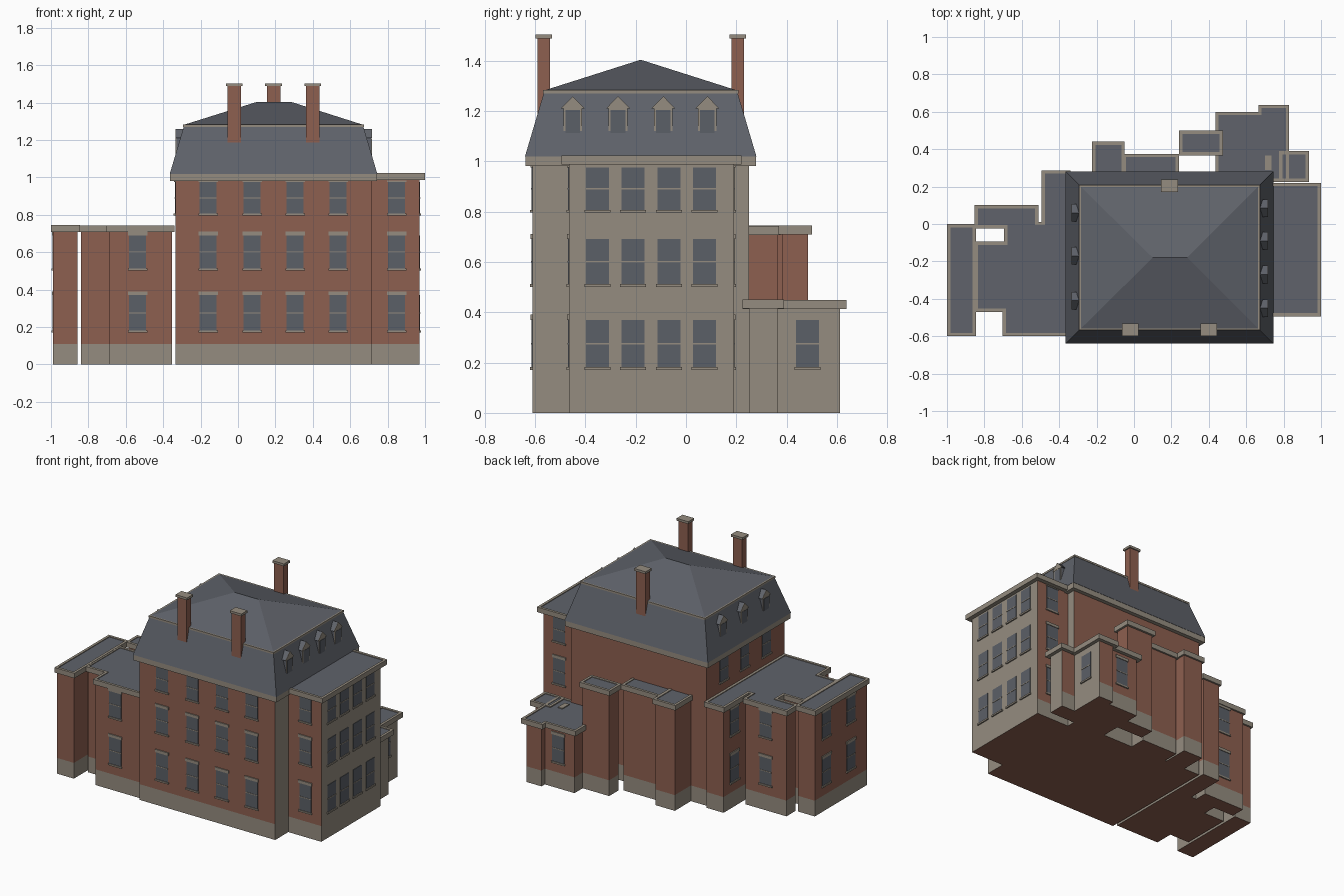
import bpy, bmesh
from mathutils import Vector

cube = bpy.data.objects.get("Cube")
if cube:
    bpy.data.objects.remove(cube)


def material(name, rgb):
    m = bpy.data.materials.new(name)
    m.use_nodes = True
    m.diffuse_color = (*rgb, 1)
    bsdf = m.node_tree.nodes["Principled BSDF"]
    bsdf.inputs["Base Color"].default_value = (*rgb, 1)
    bsdf.inputs["Roughness"].default_value = 0.9
    return m


MATS = [material("red_brick", (0.27, 0.115, 0.08)),
        material("tan_stone", (0.30, 0.265, 0.215)),
        material("slate", (0.115, 0.124, 0.145)),
        material("window_glass", (0.105, 0.115, 0.135))]
BRICK, STONE, SLATE, GLASS = range(4)


def finish(bm, name):
    bmesh.ops.recalc_face_normals(bm, faces=bm.faces)
    mesh = bpy.data.meshes.new(name)
    bm.to_mesh(mesh)
    bm.free()
    for m in MATS:
        mesh.materials.append(m)
    obj = bpy.data.objects.new(name, mesh)
    bpy.context.collection.objects.link(obj)
    return obj


def rect(x0, y0, x1, y1):
    return [(x0, y0), (x1, y0), (x1, y1), (x0, y1)]


def offset(poly, d):
    """Move every edge of a counter-clockwise right-angled outline outward by d."""
    pts = [Vector(p) for p in poly]
    out = []
    for i, p in enumerate(pts):
        a = (p - pts[i - 1]).normalized()
        b = (pts[(i + 1) % len(pts)] - p).normalized()
        out.append(p + d * Vector((a.y + b.y, -a.x - b.x)))
    return out


def stack(name, poly, layers, mats, bottom, top, stone_side=False):
    """Skin (offset, height) rings of one outline, one material per band."""
    bm = bmesh.new()
    rings = [[bm.verts.new((*p, z)) for p in offset(poly, d)] for d, z in layers]
    n = len(poly)
    for lower, upper, mat in zip(rings, rings[1:], mats):
        for i in range(n):
            j = (i + 1) % n
            f = bm.faces.new((lower[i], lower[j], upper[j], upper[i]))
            f.material_index = mat
            f.normal_update()
            if stone_side and f.normal.x > 0.9:
                f.material_index = STONE
    bm.faces.new(rings[0][::-1]).material_index = bottom
    bm.faces.new(rings[-1]).material_index = top
    return finish(bm, name)


def building(name, poly, top, over, stone_side=False, depth=0.035):
    """Brick walls on a stone plinth, with a flat slate roof inside a stone rim."""
    base = top - depth
    stack(name + "_walls", poly, [(0, 0), (0, 0.11), (0, base + 0.01)],
          [STONE, BRICK], BRICK, BRICK, stone_side)
    rim = over - 0.018
    stack(name + "_cornice", poly,
          [(over, base), (over, top), (rim, top), (rim, top - 0.005)],
          [STONE] * 3, STONE, SLATE)


def box(bm, a, b, mat):
    lo = [min(p) for p in zip(a, b)]
    hi = [max(p) for p in zip(a, b)]
    r = rect(lo[0], lo[1], hi[0], hi[1])
    v = [bm.verts.new((*p, z)) for z in (lo[2], hi[2]) for p in r]
    faces = [(3, 2, 1, 0), (4, 5, 6, 7)]
    faces += [(i, (i + 1) % 4, (i + 1) % 4 + 4, i + 4) for i in range(4)]
    for f in faces:
        bm.faces.new([v[i] for i in f]).material_index = mat


ROWS = [(0.18, 0.37), (0.51, 0.69), (0.805, 0.975)]


def windows(name, normal, wall, centres, rows, lintel=True):
    """Sash windows on one wall; wall is the coordinate along the normal axis."""
    bm = bmesh.new()
    along_x = normal[0] == 0
    sign = normal[0] + normal[1]

    def part(c, half, z0, z1, depth, mat):
        near, far = wall - sign * 0.004, wall + sign * depth
        if along_x:
            box(bm, (c - half, near, z0), (c + half, far, z1), mat)
        else:
            box(bm, (near, c - half, z0), (far, c + half, z1), mat)

    for c in centres:
        for r in rows:
            z0, z1 = ROWS[r]
            mid = (z0 + z1) / 2
            part(c, 0.046, z0, z1, 0.003, GLASS)
            part(c, 0.046, mid - 0.003, mid + 0.003, 0.005, STONE)
            part(c, 0.052, z0 - 0.009, z0 + 0.002, 0.009, STONE)
            if lintel:
                part(c, 0.052, z1, min(z1 + 0.02, 0.982), 0.007, STONE)
    finish(bm, name)


# Main house and its flat-roofed side wing
main = rect(-0.335, -0.61, 0.715, 0.25)
stack("main_walls", main, [(0, 0), (0, 0.11), (0, 0.99)], [STONE, BRICK], BRICK, BRICK, True)
stack("main_cornice", main, [(0.028, 0.98), (0.028, 1.02)], [STONE], STONE, STONE)
building("side_wing", rect(0.70, -0.465, 0.97, 0.19), 1.022, 0.03, True)

# Mansard, its trim and the hipped top
stack("mansard_roof", main, [(0.03, 1.018), (-0.046, 1.275)], [SLATE], SLATE, SLATE)
stack("roof_trim", main, [(-0.042, 1.27), (-0.042, 1.283)], [STONE], STONE, STONE)
bm = bmesh.new()
eaves = [bm.verts.new((*p, 1.281)) for p in offset(main, -0.046)]
west, east = bm.verts.new((0.1, -0.18, 1.403)), bm.verts.new((0.285, -0.18, 1.403))
a, b, c, d = eaves
for f in ((a, b, east, west), (b, c, east), (c, d, west, east), (d, a, west), (d, c, b, a)):
    bm.faces.new(f).material_index = SLATE
finish(bm, "hip_roof")


# Dormers: slate body and gable, stone front, glass pane
def dormer(name, x, y, s):
    bm = bmesh.new()

    def prism(profile, x0, x1, mat):
        ends = [[bm.verts.new((xx, y + u, z)) for u, z in profile] for xx in (x0, x1)]
        n = len(profile)
        for e in ends:
            bm.faces.new(e).material_index = mat
        for i in range(n):
            j = (i + 1) % n
            bm.faces.new((ends[0][i], ends[0][j], ends[1][j], ends[1][i])).material_index = mat

    house = [(-0.037, 1.105), (0.037, 1.105), (0.037, 1.215), (0, 1.25), (-0.037, 1.215)]
    gable = [(-0.047, 1.21), (0.047, 1.21), (0, 1.258)]
    prism(house, x - s * 0.06, x - s * 0.006, SLATE)
    prism(house, x - s * 0.006, x - s * 0.002, STONE)
    prism(gable, x - s * 0.055, x - s * 0.003, SLATE)
    prism(gable, x - s * 0.003, x, STONE)
    box(bm, (x - s * 0.004, y - 0.029, 1.113), (x, y + 0.029, 1.204), GLASS)
    finish(bm, name)


for i, y in enumerate((-0.45, -0.27, -0.09, 0.085)):
    dormer(f"dormer_left_{i}", 0.717, y, 1)
for i, y in enumerate((-0.41, -0.17, 0.06)):
    dormer(f"dormer_right_{i}", -0.335, y, -1)

# Chimneys
for i, (x, y) in enumerate(((-0.02, -0.565), (0.4, -0.565), (0.19, 0.205))):
    bm = bmesh.new()
    box(bm, (x - 0.036, y - 0.025, 1.17), (x + 0.036, y + 0.025, 1.49), BRICK)
    box(bm, (x - 0.045, y - 0.033, 1.487), (x + 0.045, y + 0.033, 1.503), STONE)
    finish(bm, f"chimney_{i}")

# Lower wing with notches, and the detached end block beside it
lower = [(-0.352, -0.588), (-0.352, 0.275), (-0.483, 0.275), (-0.483, 0.0),
         (-0.523, 0.0), (-0.523, 0.09), (-0.84, 0.09), (-0.84, -0.012),
         (-0.682, -0.012), (-0.682, -0.105), (-0.84, -0.105), (-0.84, -0.458),
         (-0.69, -0.458), (-0.69, -0.588)]
building("lower_wing", lower, 0.742, 0.012)
building("end_block", rect(-0.988, -0.588, -0.858, -0.012), 0.744, 0.012)

# Rear projections
building("rear_bay_narrow", rect(-0.213, 0.24, -0.062, 0.428), 0.744, 0.012)
building("rear_bay_wide", rect(-0.05, 0.24, 0.228, 0.363), 0.742, 0.012)
building("rear_bay_outer", rect(0.255, 0.382, 0.46, 0.485), 0.744, 0.015)

# Low rear extension with its small side porch
extension = [(0.46, 0.25), (0.805, 0.25), (0.805, 0.612), (0.69, 0.612),
             (0.69, 0.575), (0.46, 0.575)]
building("rear_extension", extension, 0.448, 0.025, True)
building("rear_porch", rect(0.80, 0.25, 0.91, 0.365), 0.45, 0.025, True)
bm = bmesh.new()
box(bm, (0.70, 0.29, 0.44), (0.735, 0.365, 0.449), STONE)
finish(bm, "extension_roof_curb")

# Windows, wall by wall
windows("front_windows", (0, -1), -0.61, (-0.16, 0.075, 0.305, 0.535), (0, 1, 2))
windows("wing_front_windows", (0, -1), -0.465, (0.848,), (0, 1, 2))
windows("wing_side_windows", (1, 0), 0.97, (-0.352, -0.21, -0.068, 0.074), (0, 1, 2), False)
windows("wing_back_windows", (0, 1), 0.19, (0.848,), (0, 1, 2))
windows("main_side_windows", (-1, 0), -0.335, (-0.41, -0.17, 0.06), (2,))
windows("lower_front_window", (0, -1), -0.588, (-0.537,), (0, 1))
windows("lower_back_window", (0, 1), 0.09, (-0.68,), (0, 1))
windows("lower_side_window", (-1, 0), -0.483, (0.155,), (0, 1))
windows("end_block_windows", (-1, 0), -0.988, (-0.41, -0.14), (0, 1))
windows("extension_side_window", (1, 0), 0.805, (0.483,), (0,), False)
windows("extension_back_window", (0, 1), 0.575, (0.585,), (0,))
